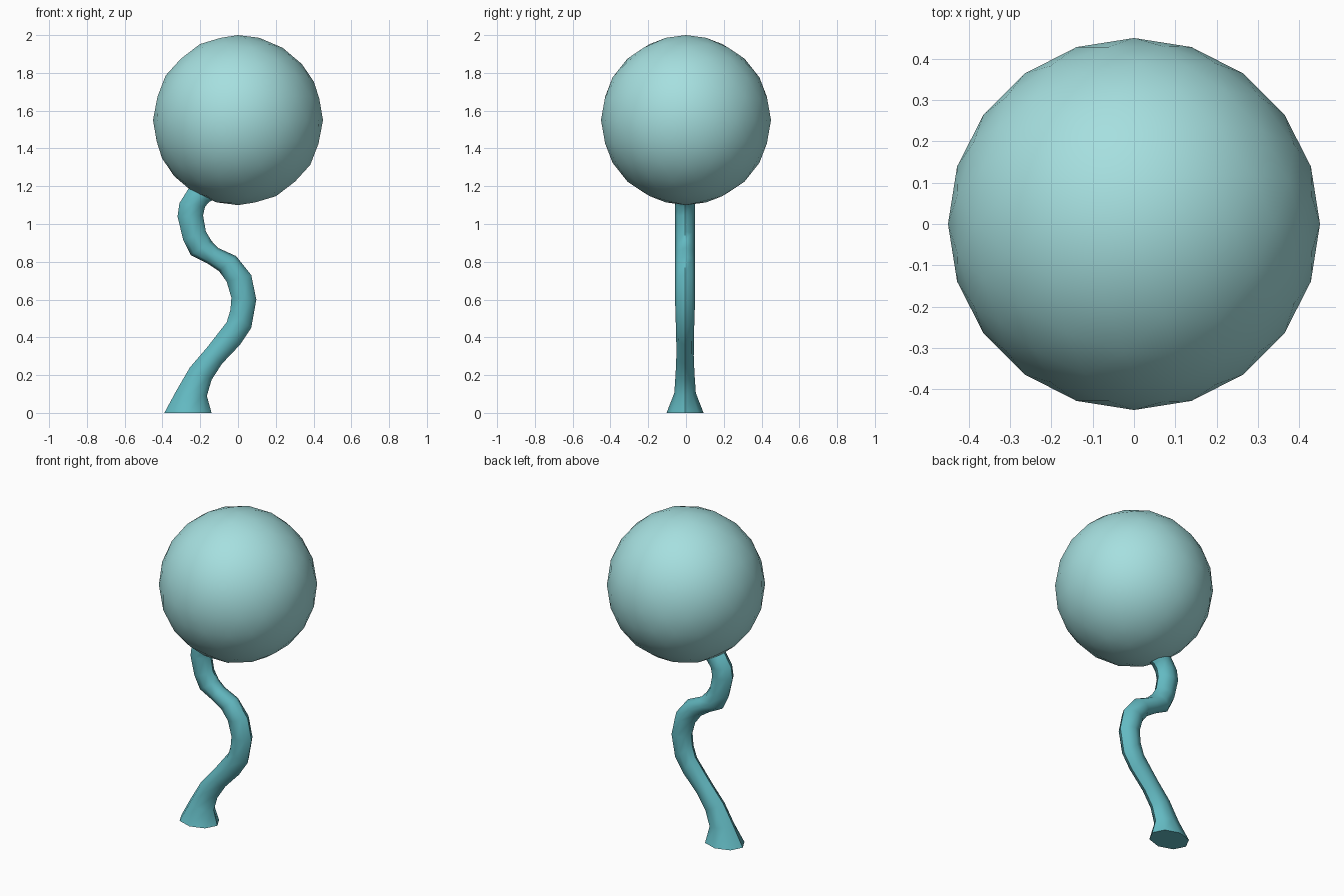
import bpy, bmesh, math

if "Cube" in bpy.data.objects:
    bpy.data.objects.remove(bpy.data.objects["Cube"])


def material(name, rgb):
    m = bpy.data.materials.new(name)
    m.diffuse_color = (*rgb, 1)
    m.use_nodes = True
    m.node_tree.nodes["Principled BSDF"].inputs["Base Color"].default_value = m.diffuse_color
    return m


def finish(name, bm, mat):
    bmesh.ops.recalc_face_normals(bm, faces=bm.faces)
    me = bpy.data.meshes.new(name)
    bm.to_mesh(me)
    bm.free()
    me.materials.append(mat)
    ob = bpy.data.objects.new(name, me)
    bpy.context.collection.objects.link(ob)
    bpy.context.view_layer.objects.active = ob
    ob.select_set(True)
    bpy.ops.object.shade_smooth_by_angle(angle=math.radians(50))
    ob.select_set(False)


pale = material("pale aqua", (0.38, 0.74, 0.74))
teal = material("teal", (0.125, 0.49, 0.54))

# Round crown
bm = bmesh.new()
bmesh.ops.create_icosphere(bm, subdivisions=3, radius=0.45)
bmesh.ops.translate(bm, verts=bm.verts, vec=(0, 0, 1.55))
finish("crown", bm, pale)

# Winding trunk: left x, left z, right x, right z, half depth of each ring
rings = [
    (-0.39, 0.00, -0.14, 0.00, 0.098),
    (-0.325, 0.12, -0.165, 0.09, 0.057),
    (-0.255, 0.24, -0.14, 0.175, 0.050),
    (-0.165, 0.345, -0.085, 0.26, 0.046),
    (-0.06, 0.48, 0.01, 0.36, 0.047),
    (-0.04, 0.545, 0.07, 0.45, 0.050),
    (-0.035, 0.61, 0.097, 0.60, 0.053),
    (-0.06, 0.695, 0.07, 0.73, 0.053),
    (-0.10, 0.75, -0.01, 0.83, 0.053),
    (-0.16, 0.79, -0.105, 0.873, 0.053),
    (-0.25, 0.835, -0.14, 0.91, 0.053),
    (-0.29, 0.915, -0.17, 0.96, 0.053),
    (-0.32, 1.04, -0.185, 1.045, 0.053),
    (-0.31, 1.11, -0.175, 1.09, 0.053),
    (-0.26, 1.19, -0.155, 1.115, 0.053),
    (-0.18, 1.25, -0.11, 1.14, 0.053),
]
SIDES = 8
bm = bmesh.new()
loops = []
for lx, lz, rx, rz, depth in rings:
    loop = []
    for i in range(SIDES):
        a = 2 * math.pi * i / SIDES
        t = 0.5 + 0.5 * math.cos(a)
        loop.append(bm.verts.new((lx + (rx - lx) * t,
                                  depth * math.sin(a) - 0.005,
                                  lz + (rz - lz) * t)))
    loops.append(loop)
for low, high in zip(loops, loops[1:]):
    for i in range(SIDES):
        j = (i + 1) % SIDES
        bm.faces.new((low[i], low[j], high[j], high[i]))
bm.faces.new(loops[0])
bm.faces.new(loops[-1])
finish("trunk", bm, teal)
